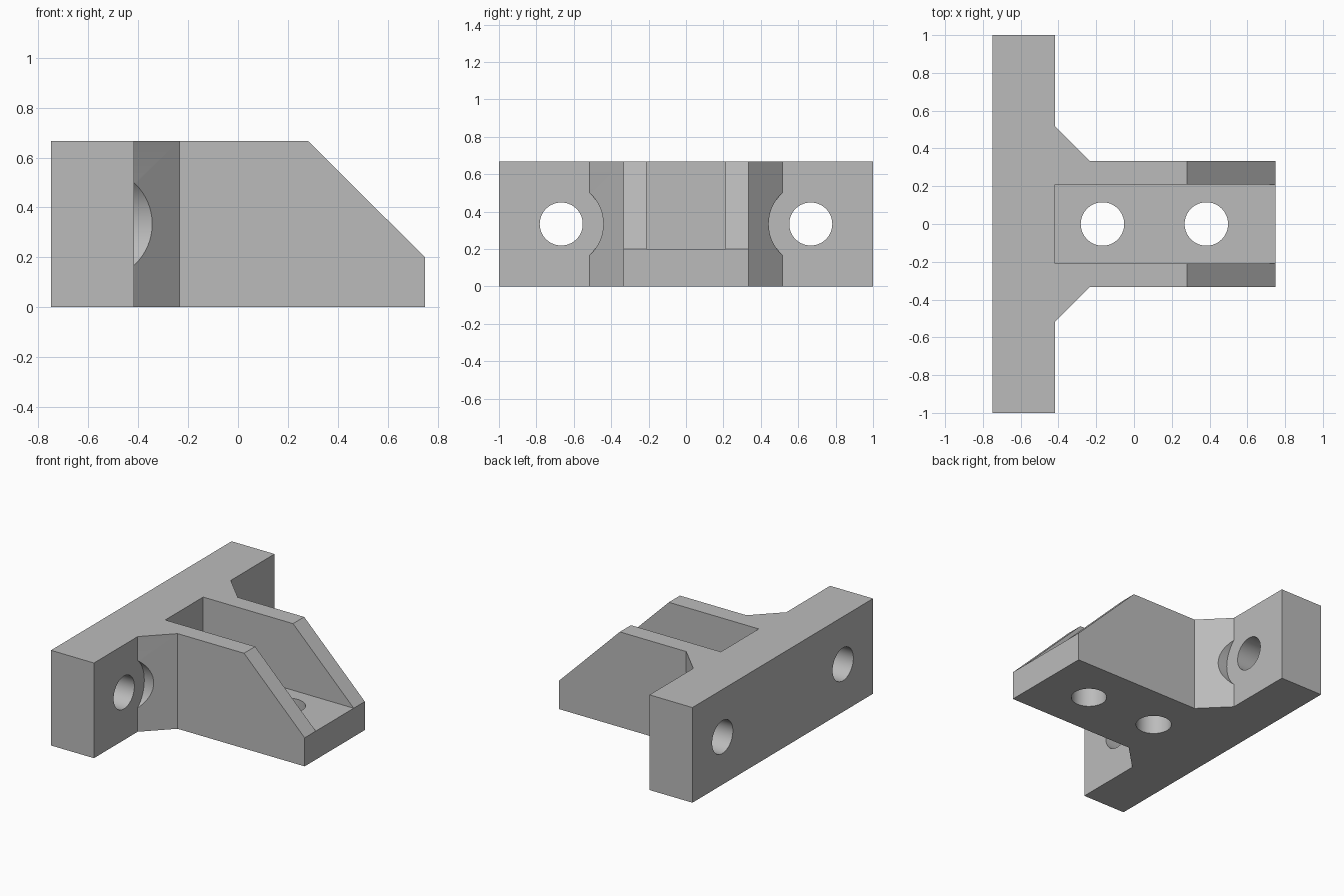
import bpy, bmesh, math
from mathutils import Vector, Matrix

cube = bpy.data.objects.get("Cube")
if cube:
    bpy.data.objects.remove(cube, do_unlink=True)

HEIGHT = 0.667
PLATE_FACE = -0.417
FLOOR = 0.2

grey = bpy.data.materials.new("mid_grey")
grey.use_nodes = True
grey.diffuse_color = (0.5, 0.5, 0.5, 1)
grey.node_tree.nodes["Principled BSDF"].inputs["Base Color"].default_value = (0.5, 0.5, 0.5, 1)


def make_object(name, bm):
    bmesh.ops.recalc_face_normals(bm, faces=bm.faces)
    mesh = bpy.data.meshes.new(name)
    bm.to_mesh(mesh)
    bm.free()
    mesh.materials.append(grey)
    obj = bpy.data.objects.new(name, mesh)
    bpy.context.collection.objects.link(obj)
    return obj


def prism(name, points, direction):
    """Extrude a flat outline along a direction."""
    bm = bmesh.new()
    face = bm.faces.new([bm.verts.new(p) for p in points])
    extruded = bmesh.ops.extrude_face_region(bm, geom=[face], use_keep_orig=True)
    verts = [g for g in extruded["geom"] if isinstance(g, bmesh.types.BMVert)]
    bmesh.ops.translate(bm, verts=verts, vec=Vector(direction))
    return make_object(name, bm)


def cylinder(name, start, end, radius):
    start, end = Vector(start), Vector(end)
    axis = end - start
    turn = axis.to_track_quat("Z", "Y").to_matrix().to_4x4()
    bm = bmesh.new()
    bmesh.ops.create_cone(bm, cap_ends=True, segments=64, radius1=radius, radius2=radius,
                          depth=axis.length,
                          matrix=Matrix.Translation((start + end) / 2) @ turn)
    return make_object(name, bm)


# Bracket body: wall plate, corner gussets and arm in one outline
half = [(-0.75, 1), (PLATE_FACE, 1), (PLATE_FACE, 0.515), (-0.235, 0.333), (0.75, 0.333)]
outline = half + [(x, -y) for x, y in reversed(half)]
bracket = prism("bracket", [(x, y, 0) for x, y in outline], (0, 0, HEIGHT))

# Sloped nose and channel between the cheeks
slope = [(0.28, HEIGHT), (0.75, FLOOR), (0.95, 0.0013), (0.95, 0.9), (0.0454, 0.9)]
channel = [(PLATE_FACE, FLOOR), (0.9, FLOOR), (0.9, 0.9), (PLATE_FACE, 0.9)]
cutters = [
    prism("slope_cutter", [(x, -0.6, z) for x, z in slope], (0, 1.2, 0)),
    prism("channel_cutter", [(x, -0.21, z) for x, z in channel], (0, 0.42, 0)),
]

# Bolt holes through the floor
for x in (-0.167, 0.383):
    cutters.append(cylinder("floor_hole_cutter", (x, 0, -0.1), (x, 0, 0.3), 0.115))

# Bolt holes through the plate, with clearance for the bolt heads
for side in (-1, 1):
    y, z = side * 0.667, HEIGHT / 2
    cutters.append(cylinder("plate_hole_cutter", (-0.9, y, z), (-0.3, y, z), 0.115))
    cutters.append(cylinder("head_clearance_cutter", (PLATE_FACE, y, z), (0, y, z), 0.225))

for cutter in cutters:
    cutter.hide_render = True
    mod = bracket.modifiers.new(cutter.name, "BOOLEAN")
    mod.operation = "DIFFERENCE"
    mod.solver = "EXACT"
    mod.object = cutter

# Bake the cuts and drop the cutters
bpy.context.view_layer.update()
graph = bpy.context.evaluated_depsgraph_get()
bracket_mesh = bpy.data.meshes.new_from_object(bracket.evaluated_get(graph))
bracket.modifiers.clear()
bracket.data = bracket_mesh
for cutter in cutters:
    bpy.data.objects.remove(cutter, do_unlink=True)

# Smooth hole walls, sharp edges elsewhere
bpy.ops.object.select_all(action="DESELECT")
bracket.select_set(True)
bpy.context.view_layer.objects.active = bracket
bpy.ops.object.shade_smooth_by_angle(angle=math.radians(30))
